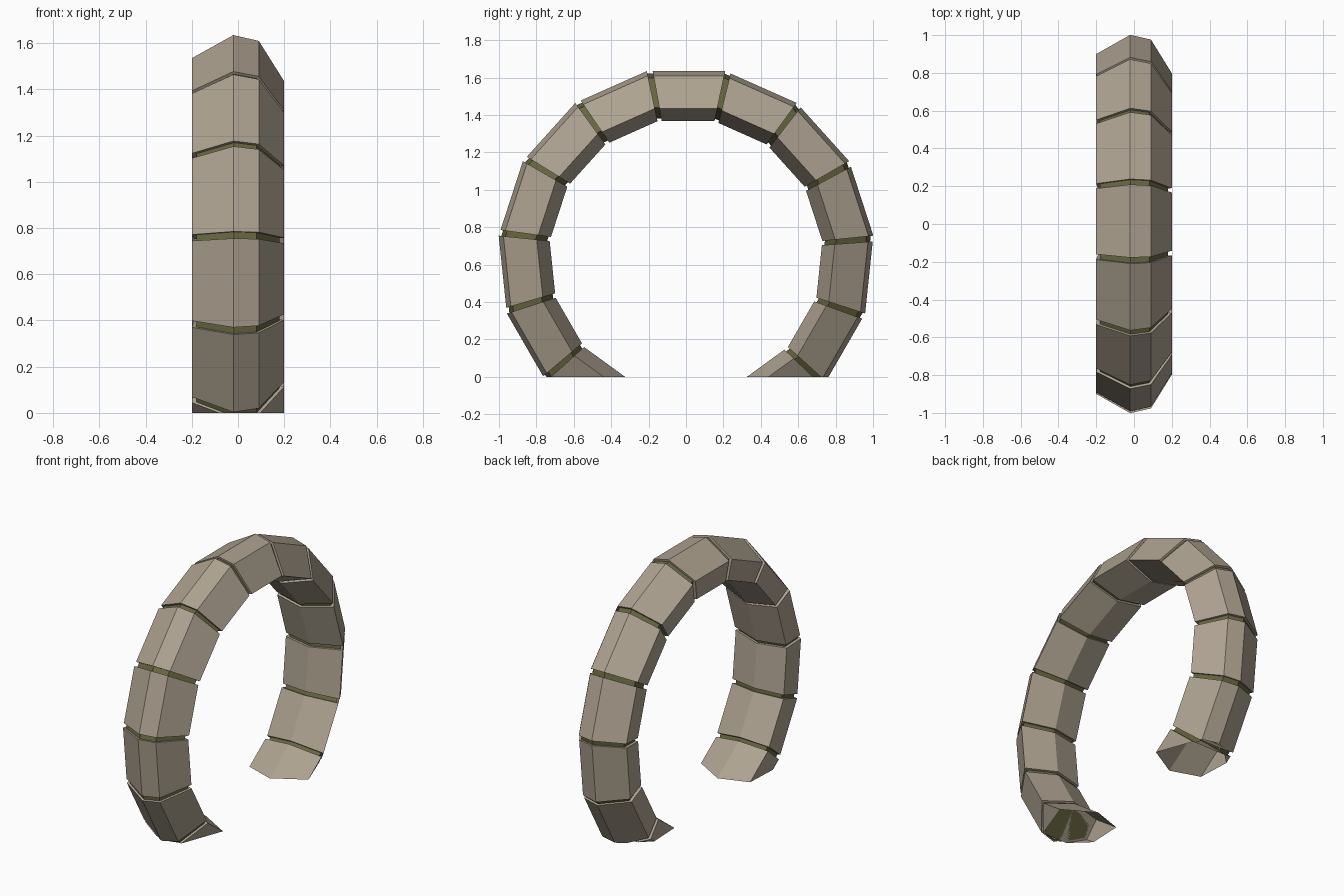
import bpy, bmesh, math
from mathutils import Vector

if "Cube" in bpy.data.objects:
    bpy.data.objects.remove(bpy.data.objects["Cube"])

CENTRE_Z = 0.65
STEP = math.radians(24)
START = math.radians(246)
COUNT = 13
GAP = 0.075          # share of each segment left as a recessed joint
APOTHEM = math.cos(STEP / 2)

# Cross-section: (x, distance from ring centre)
SECTION = [(-0.2, 0.885), (-0.02, 0.985), (0.09, 0.96),
           (0.2, 0.785), (0.0, 0.717), (-0.19, 0.755)]
MID = (0.0, 0.85)


def material(name, colour):
    m = bpy.data.materials.new(name)
    m.diffuse_color = (*colour, 1)
    m.use_nodes = True
    m.node_tree.nodes["Principled BSDF"].inputs["Base Color"].default_value = m.diffuse_color
    return m


def ring(index, scale=1.0):
    """Cross-section placed at one corner of the arch."""
    a = START - STEP * index
    pts = []
    for x, r in SECTION:
        x = MID[0] + (x - MID[0]) * scale
        r = (MID[1] + (r - MID[1]) * scale) / APOTHEM
        pts.append(Vector((x, r * math.cos(a), CENTRE_Z + r * math.sin(a))))
    return pts


def blend(a, b, t):
    return [p.lerp(q, t) for p, q in zip(a, b)]


def prism(name, a, b, mat):
    """Closed prism between two sections, cut open at the ground."""
    bm = bmesh.new()
    va, vb = [bm.verts.new(p) for p in a], [bm.verts.new(p) for p in b]
    n = len(va)
    for i in range(n):
        j = (i + 1) % n
        bm.faces.new((va[i], va[j], vb[j], vb[i]))
    bm.faces.new(va[::-1])
    bm.faces.new(vb)
    bmesh.ops.recalc_face_normals(bm, faces=bm.faces)
    bmesh.ops.bisect_plane(bm, geom=bm.verts[:] + bm.edges[:] + bm.faces[:],
                           plane_co=(0, 0, 0), plane_no=(0, 0, 1),
                           clear_inner=True)
    me = bpy.data.meshes.new(name)
    bm.to_mesh(me)
    bm.free()
    me.materials.append(mat)
    bpy.context.collection.objects.link(bpy.data.objects.new(name, me))


stone = material("stone", (0.42, 0.36, 0.28))
moss = material("moss", (0.13, 0.13, 0.05))

for k in range(COUNT):
    # Stone block
    a, b = ring(k), ring(k + 1)
    prism(f"arch_block_{k + 1}", blend(a, b, GAP), b, stone)
    # Recessed mossy joint
    if k:
        a, b = ring(k, 0.9), ring(k + 1, 0.9)
        prism(f"mossy_joint_{k}", a, blend(a, b, GAP), moss)
